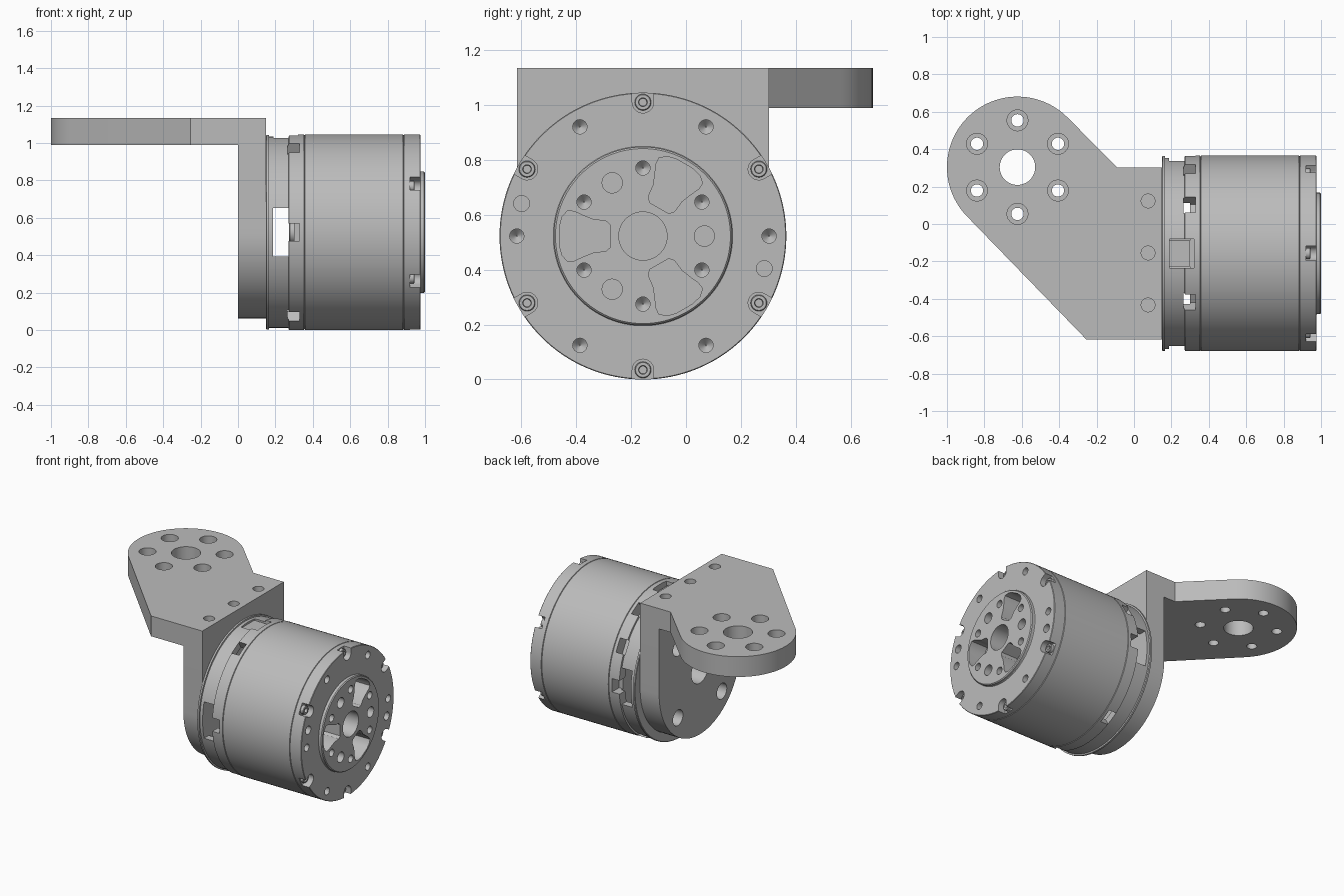
import bpy, bmesh
from math import sin, cos, radians, pi
from mathutils import Matrix

cube = bpy.data.objects.get("Cube")
if cube:
    bpy.data.objects.remove(cube, do_unlink=True)

metal = bpy.data.materials.new("grey_metal")
metal.use_nodes = True
metal.diffuse_color = (0.5, 0.5, 0.5, 1)
metal.node_tree.nodes["Principled BSDF"].inputs["Base Color"].default_value = (0.5, 0.5, 0.5, 1)

# Motor frame: local z runs along world x, local x along y, local y along z
R = 0.523
MOTOR = Matrix.Translation((0, -0.157, R)) @ Matrix(
    ((0, 0, 1, 0), (1, 0, 0, 0), (0, 1, 0, 0), (0, 0, 0, 1)))
WORLD = Matrix.Identity(4)
TOP = 1.135
UNDER = 0.99


def loft(bm, rings):
    """Closed solid through equal-sized rings of points."""
    rows = [[bm.verts.new(p) for p in ring] for ring in rings]
    n = len(rows[0])
    for low, high in zip(rows, rows[1:]):
        for i in range(n):
            j = (i + 1) % n
            bm.faces.new((low[i], low[j], high[j], high[i]))
    bm.faces.new(rows[0][::-1])
    bm.faces.new(rows[-1])


def lathe(bm, profile, frame, n=24):
    """Turn (radius, height) pairs round the local z axis."""
    loft(bm, [[frame @ Matrix.Rotation(2 * pi * i / n, 4, 'Z') @ Matrix.Translation((r, 0, h)).to_translation()
               for i in range(n)] for r, h in profile])


def prism(bm, outline, low, high, frame):
    loft(bm, [[frame @ Matrix.Translation((a, b, h)).to_translation() for a, b in outline]
              for h in (low, high)])


def block(bm, a0, a1, half, low, high, frame):
    prism(bm, [(a0, -half), (a1, -half), (a1, half), (a0, half)], low, high, frame)


def arc(cx, cy, r, start, end, n):
    angles = [radians(start + (end - start) * i / n) for i in range(n + 1)]
    return [(cx + r * cos(t), cy + r * sin(t)) for t in angles]


def at(frame, radius, degrees):
    """Frame moved out along a bolt circle, turned to face outward."""
    return frame @ Matrix.Rotation(radians(degrees), 4, 'Z') @ Matrix.Translation((radius, 0, 0))


def finish(name, bm):
    bmesh.ops.recalc_face_normals(bm, faces=bm.faces)
    mesh = bpy.data.meshes.new(name)
    bm.to_mesh(mesh)
    bm.free()
    obj = bpy.data.objects.new(name, mesh)
    bpy.context.collection.objects.link(obj)
    mesh.materials.append(metal)
    return obj


def activate(obj):
    bpy.ops.object.select_all(action='DESELECT')
    obj.select_set(True)
    bpy.context.view_layer.objects.active = obj


def cut(obj, bm):
    cutter = finish("cutter", bm)
    cutter.hide_render = True
    mod = obj.modifiers.new("cut", 'BOOLEAN')
    mod.operation = 'DIFFERENCE'
    mod.solver = 'EXACT'
    mod.object = cutter
    activate(obj)
    bpy.ops.object.modifier_apply(modifier=mod.name)
    bpy.data.objects.remove(cutter, do_unlink=True)


def smooth(obj):
    activate(obj)
    bpy.ops.object.shade_smooth_by_angle(angle=radians(30))


# Horizontal flange with a rounded end
FX, FY, FR = -0.623, 0.304, 0.377
outline = [(0.15, -0.617), (0.15, 0.303), (-0.09, 0.303)]
outline += arc(FX, FY, FR, 45, 225, 48) + [(-0.255, -0.617)]
bm = bmesh.new()
prism(bm, outline, UNDER, TOP, WORLD)
flange = finish("mounting_flange", bm)

# Flange holes: bore, counterbored bolt circle, blind edge holes
bm = bmesh.new()
hub = Matrix.Translation((FX, FY, 0))
lathe(bm, [(0.095, 0.9), (0.095, 1.2)], hub, 48)
for k in range(6):
    lathe(bm, [(0.033, 0.9), (0.033, 1.06), (0.056, 1.06), (0.056, 1.2)], at(hub, 0.25, 30 + 60 * k))
for y in (0.123, -0.155, -0.433):
    lathe(bm, [(0.037, 1.02), (0.037, 1.2)], Matrix.Translation((0.075, y, 0)))
cut(flange, bm)
smooth(flange)

# Upright plate with a round lower edge
bm = bmesh.new()
top = UNDER - R
prism(bm, [(0.46, top), (-0.46, top)] + arc(0, 0, 0.46, 180, 360, 48), 0, 0.15, MOTOR)
upright = finish("upright_plate", bm)
bm = bmesh.new()
lathe(bm, [(0.095, -0.1), (0.095, 0.2)], MOTOR, 48)
for k in range(4):
    lathe(bm, [(0.056, -0.1), (0.056, 0.075), (0.033, 0.075), (0.033, 0.2)],
          at(MOTOR, 0.35, 45 + 90 * k))
cut(upright, bm)
smooth(upright)

# Motor housing turned in one piece, with grooves between the sections
bm = bmesh.new()
G = R - 0.006
lathe(bm, [(G, 0.15), (R - 0.002, 0.153), (R - 0.002, 0.165), (0.511, 0.167), (0.511, 0.27),
           (R, 0.272), (R, 0.352), (G, 0.355), (R, 0.358), (R, 0.882), (G, 0.885), (R, 0.888),
           (R, 0.972), (R - 0.003, 0.975), (0.327, 0.975), (0.325, 0.978), (0.325, 0.994),
           (0.319, 1.0)], MOTOR, 128)
housing = finish("motor_housing", bm)

# Hollow rear chamber
bm = bmesh.new()
lathe(bm, [(0.46, 0.185), (0.46, 0.3)], MOTOR, 96)
cut(housing, bm)

# Side windows and connector opening
bm = bmesh.new()
for angle in (0, 180):
    block(bm, 0.35, 0.6, 0.13, 0.188, 0.27, at(MOTOR, 0, angle))
block(bm, 0.42, 0.6, 0.078, 0.189, 0.32, at(MOTOR, 0, 90))
cut(housing, bm)

# Vent slots round the ring
bm = bmesh.new()
for angle in (0, 30, 60, 120, 180, 240, 300):
    block(bm, 0.44, 0.6, 0.048, 0.265, 0.33, at(MOTOR, 0, angle))
cut(housing, bm)

# Front face: edge notches, tapped holes, pockets and bore
bm = bmesh.new()
half = [(0.118, 0.04), (0.135, 0.055), (0.18, 0.06), (0.22, 0.076), (0.25, 0.09),
        (0.275, 0.092), (0.295, 0.07), (0.304, 0.035)]
pocket = half + [(a, -b) for a, b in reversed(half)]
for k in range(6):
    notch = [(0.6, 0.039)] + arc(0.488, 0, 0.039, 90, 270, 16) + [(0.6, -0.039)]
    prism(bm, notch, 0.92, 1.1, at(MOTOR, 0, 30 + 60 * k))
    for radius, angle, face in ((0.46, 60 * k, 0.975), (0.248, 30 + 60 * k, 1.0)):
        lathe(bm, [(0.002, face - 0.07), (0.026, face - 0.045), (0.026, 1.1)],
              at(MOTOR, radius, angle))
for k in range(3):
    prism(bm, pocket, 0.87, 1.1, at(MOTOR, 0, 60 + 120 * k))
    lathe(bm, [(0.037, 0.93), (0.037, 1.1)], at(MOTOR, 0.224, 120 * k))
for angle in (165, -15):
    lathe(bm, [(0.029, 0.93), (0.029, 1.1)], at(MOTOR, 0.458, angle))
lathe(bm, [(0.088, 0.85), (0.088, 1.1)], MOTOR, 48)
cut(housing, bm)
smooth(housing)

# Screws in the edge notches
bm = bmesh.new()
for k in range(6):
    lathe(bm, [(0.03, 0.91), (0.03, 0.94), (0.027, 0.943), (0.016, 0.943), (0.014, 0.925)],
          at(MOTOR, 0.488, 30 + 60 * k))
smooth(finish("cap_screws", bm))

# Cable connector in the top opening
bm = bmesh.new()
block(bm, 0.4, 0.497, 0.07, 0.186, 0.3, at(MOTOR, 0, 90))
finish("cable_connector", bm)

# Short shaft end inside the rear chamber
bm = bmesh.new()
lathe(bm, [(0.055, 0.272), (0.06, 0.277), (0.06, 0.31)], MOTOR, 32)
smooth(finish("shaft_end", bm))
